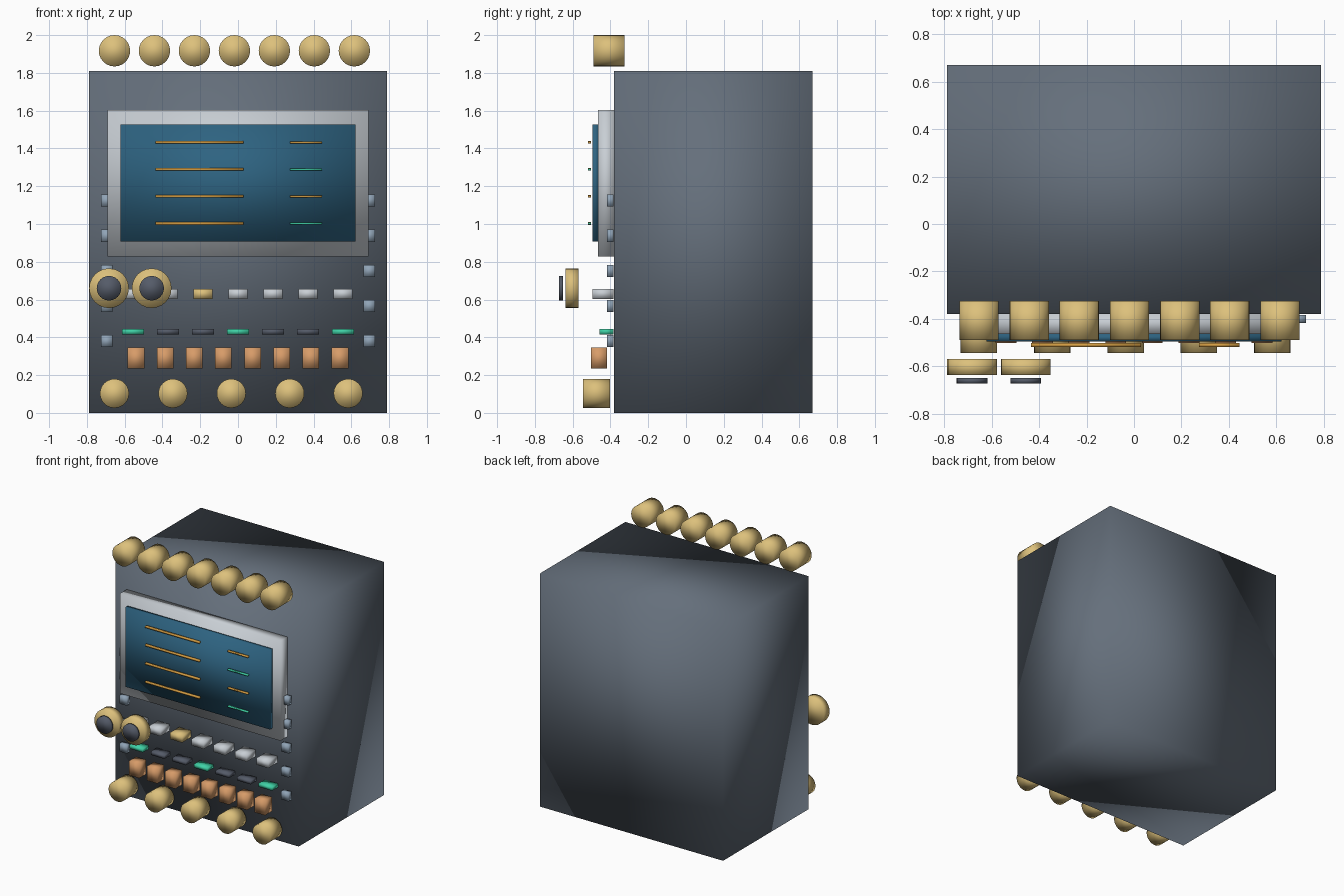
import bpy
from math import radians

cube = bpy.data.objects.get("Cube")
if cube:
    bpy.data.objects.remove(cube, do_unlink=True)


def material(name, r, g, b):
    m = bpy.data.materials.new(name)
    m.use_nodes = True
    m.diffuse_color = (r, g, b, 1)
    m.node_tree.nodes["Principled BSDF"].inputs["Base Color"].default_value = (r, g, b, 1)
    return m


slate = material("slate", 0.13, 0.16, 0.20)
dark = material("dark slate", 0.09, 0.105, 0.14)
silver = material("silver", 0.58, 0.62, 0.66)
glass = material("screen blue", 0.027, 0.125, 0.22)
gold = material("gold", 0.72, 0.53, 0.20)
amber = material("amber", 0.70, 0.36, 0.06)
green = material("green", 0.05, 0.64, 0.38)
copper = material("copper", 0.68, 0.33, 0.14)
steel = material("steel blue", 0.28, 0.37, 0.47)


def finish(name, mat):
    ob = bpy.context.object
    ob.name = ob.data.name = name
    ob.data.materials.append(mat)
    bpy.ops.object.transform_apply(location=False, rotation=True, scale=True)
    bpy.ops.object.shade_smooth()
    return ob


def box(name, mat, x, z, width, height, front, back):
    """Box centred on x and z, spanning front to back in y."""
    bpy.ops.mesh.primitive_cube_add(size=1, location=(x, (front + back) / 2, z))
    bpy.context.object.scale = (width, back - front, height)
    return finish(name, mat)


def knob(name, mat, x, z, radius, front, back):
    """Round part with its axis along y."""
    bpy.ops.mesh.primitive_cylinder_add(
        vertices=24, radius=radius, depth=back - front,
        location=(x, (front + back) / 2, z), rotation=(radians(90), 0, 0))
    return finish(name, mat)


def spread(count, first, last):
    return [first + (last - first) * i / (count - 1) for i in range(count)]


# Cabinet, bezel and screen
box("cabinet", slate, 0, 0.905, 1.576, 1.81, -0.38, 0.67)
box("bezel", silver, 0, 1.215, 1.38, 0.775, -0.465, -0.38)
box("screen", glass, 0, 1.217, 1.245, 0.617, -0.495, -0.465)

# Bars on the screen
for i, z in enumerate(spread(4, 1.432, 1.003)):
    box("long_bar", amber, -0.203, z, 0.465, 0.014, -0.518, -0.502)
    box("short_bar", green if i % 2 else amber, 0.36, z, 0.172, 0.011, -0.518, -0.502)

# Rows of round knobs above and at the base
for x in spread(7, -0.654, 0.616):
    knob("top_knob", gold, x, 1.917, 0.083, -0.49, -0.325)
for x in spread(5, -0.654, 0.583):
    knob("base_knob", gold, x, 0.103, 0.077, -0.545, -0.402)

# Two large dials with dark caps
for x in (-0.683, -0.457):
    knob("dial", gold, x, 0.66, 0.105, -0.638, -0.57)
    knob("dial_cap", dark, x, 0.66, 0.065, -0.672, -0.65)

# Rows of keys and lamps
for i, x in enumerate(spread(7, -0.556, 0.556)):
    box("key", gold if i == 2 else silver, x, 0.63, 0.102, 0.052, -0.495, -0.385)
    box("lamp", dark if i % 3 else green, x, 0.43, 0.115, 0.028, -0.458, -0.385)

# Copper buttons
for x in spread(8, -0.54, 0.54):
    box("copper_button", copper, x, 0.29, 0.088, 0.112, -0.503, -0.418)

# Small clips down both sides
for side in (-1, 1):
    for z in spread(5, 1.124, 0.38):
        box("side_clip", steel, side * 0.695, z, 0.062, 0.064, -0.418, -0.383)
